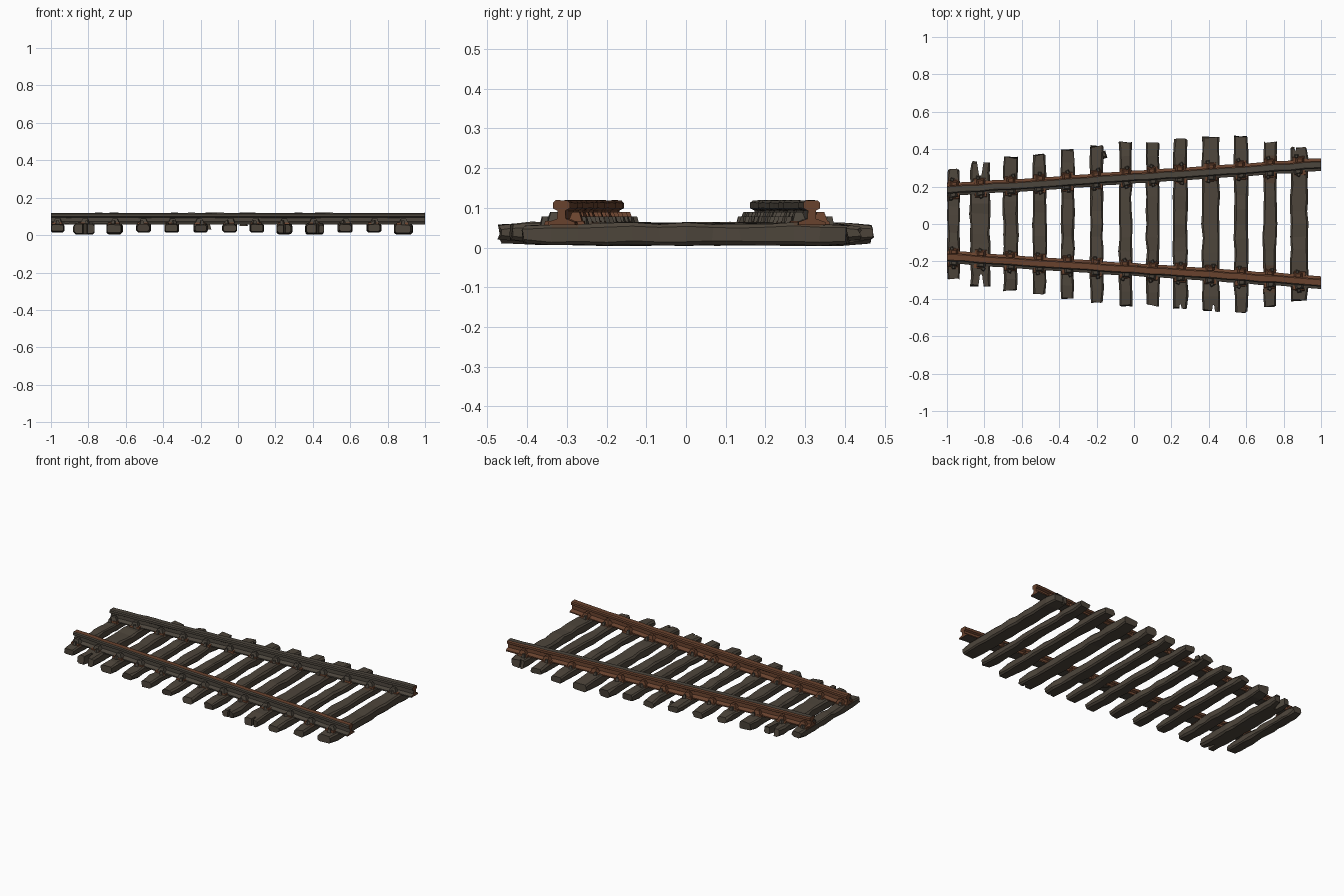
import bpy, bmesh, math, random
from mathutils import Vector, Matrix

random.seed(7)
cube = bpy.data.objects.get("Cube")
if cube:
    bpy.data.objects.remove(cube, do_unlink=True)


def material(name, rgb):
    m = bpy.data.materials.new(name)
    m.use_nodes = True
    m.diffuse_color = (*rgb, 1)
    m.node_tree.nodes["Principled BSDF"].inputs["Base Color"].default_value = (*rgb, 1)
    return m


WOOD = material("weathered_wood", (0.075, 0.06, 0.044))
STAIN = material("rust_stained_wood", (0.085, 0.052, 0.033))
STEEL = material("dull_steel", (0.072, 0.06, 0.046))
RUST = material("rust", (0.14, 0.055, 0.027))


def make(name, bm, mats):
    bmesh.ops.recalc_face_normals(bm, faces=bm.faces[:])
    me = bpy.data.meshes.new(name)
    bm.to_mesh(me)
    bm.free()
    for m in mats:
        me.materials.append(m)
    ob = bpy.data.objects.new(name, me)
    bpy.context.collection.objects.link(ob)
    return ob


def loft(bm, sections):
    """Skin a row of equal closed sections and cap both ends."""
    rings = [[bm.verts.new(p) for p in s] for s in sections]
    for a, b in zip(rings, rings[1:]):
        for i in range(len(a)):
            j = (i + 1) % len(a)
            bm.faces.new((a[i], a[j], b[j], b[i]))
    bm.faces.new(rings[0])
    bm.faces.new(rings[-1])


def rail_y(side, x):
    """Centre line of the rails, which spread towards +x."""
    return side * (0.247 + 0.068 * x) + (0.003 if side > 0 else -0.001 + 0.004)


def jit(a):
    return random.uniform(-a, a)


# Sleepers: centre x, half width, half length
SLEEPERS = [
    (-0.965, 0.034, 0.29), (-0.822, 0.054, 0.33), (-0.66, 0.039, 0.355),
    (-0.505, 0.037, 0.37), (-0.355, 0.036, 0.395), (-0.2, 0.036, 0.415),
    (-0.045, 0.035, 0.435), (0.1, 0.035, 0.435), (0.248, 0.039, 0.45),
    (0.41, 0.046, 0.464), (0.573, 0.038, 0.468), (0.727, 0.036, 0.438),
    (0.883, 0.047, 0.407)]

# Split ends: sleeper index -> (end, x offset, half width, depth)
SPLITS = {1: [(1, 0.0, 0.022, 0.07), (-1, 0.004, 0.018, 0.06)],
          8: [(-1, 0.0, 0.01, 0.02)], 9: [(-1, 0.015, 0.012, 0.03)],
          12: [(1, -0.02, 0.008, 0.015)]}


def sleeper(index, cx, hw, hl):
    bm = bmesh.new()
    sections = []
    n = 12
    low = 0.004 if hw > 0.038 else 0.013
    first = index == 0
    for k in range(n + 1):
        t = 2 * k / n - 1
        end = abs(t) > 0.99
        w = hw * (0.95 if end else 1) + jit(0.003)
        sway = 0 if first else jit(0.003)
        x0, x1 = cx - w + sway, cx + w + sway
        x0 = max(x0, -1)
        z0 = low + abs(jit(0.004)) + (0.005 if end else 0)
        z1 = 0.061 + jit(0.003) - (0.005 if end else 0)
        c = 0.009 + jit(0.003)
        ring = [(x0 + c, z0), (x1 - c, z0), (x1, z0 + c), (x1, z1 - c),
                (x1 - c, z1), (x0 + c, z1), (x0, z1 - c), (x0, z0 + c)]
        rough = 0.007 if end else 0.004
        sections.append([(x, t * hl + jit(rough), z + (0 if z < 0.03 else jit(0.002)))
                         for x, z in ring])
    loft(bm, sections)
    bmesh.ops.recalc_face_normals(bm, faces=bm.faces[:])
    # Rust washes onto the wood beside the rails
    for f in bm.faces:
        c = f.calc_center_median()
        near = min(abs(c.y - rail_y(s, c.x)) for s in (1, -1))
        f.material_index = int(near < 0.045 and f.normal.z > 0.3)
    ob = make(f"sleeper_{index + 1}", bm, [WOOD, STAIN])
    for end, off, half, depth in SPLITS.get(index, []):
        cut = bmesh.new()
        x, y = cx + off, end * hl
        tri = [(x - half, y + end * 0.03), (x + half, y + end * 0.03),
               (x + half * 0.3, y - end * depth), (x - half * 0.3, y - end * depth)]
        loft(cut, [[(*p, z) for p in tri] for z in (-0.1, 0.2)])
        cutter = make("split_cutter", cut, [WOOD])
        cutter.hide_render = True
        mod = ob.modifiers.new("split", "BOOLEAN")
        mod.operation, mod.object, mod.solver = "DIFFERENCE", cutter, "EXACT"
        bpy.context.view_layer.objects.active = ob
        bpy.ops.object.modifier_apply(modifier=mod.name)
        bpy.data.objects.remove(cutter, do_unlink=True)


for i, s in enumerate(SLEEPERS):
    sleeper(i, *s)

# Rails: half of the section as (offset, height), mirrored
HALF = [(0.034, 0.057), (0.034, 0.064), (0.011, 0.073), (0.010, 0.093),
        (0.021, 0.099), (0.021, 0.113), (0.015, 0.119)]
SECTION = HALF + [(-y, z) for y, z in reversed(HALF)]

for side, name in ((1, "left_rail_back"), (-1, "right_rail_front")):
    bm = bmesh.new()
    rows = []
    for k in range(25):
        x = -1 + k / 12
        wob = jit(0.0025)
        rows.append([(x, rail_y(side, x) + y + wob, z + jit(0.0008)) for y, z in SECTION])
    loft(bm, rows)
    bmesh.ops.recalc_face_normals(bm, faces=bm.faces[:])
    for f in bm.faces:
        n, c = f.normal, f.calc_center_median()
        top = n.z > 0.9 and c.z > 0.1
        rusty = n.y > 0.25 or abs(n.x) > 0.9 or (top and side < 0)
        f.material_index = int(rusty)
    make(name, bm, [STEEL, RUST])


def block(bm, center, size, taper, angle, mat):
    """Tapered block, narrower at the top."""
    geo = bmesh.ops.create_cube(bm, size=1)["verts"]
    turn = Matrix.Rotation(angle, 3, "Z")
    for v in geo:
        k = taper if v.co.z > 0 else 1
        p = Vector((v.co.x * size[0] * k, v.co.y * size[1] * k, v.co.z * size[2]))
        v.co = turn @ p + Vector(center)
    for f in {f for v in geo for f in v.link_faces}:
        f.material_index = mat


# Rail fastenings: base plate, clips on both sides and a spike
for side, name in ((1, "left_fastenings"), (-1, "right_fastenings")):
    bm = bmesh.new()
    for cx, hw, hl in SLEEPERS:
        y = rail_y(side, cx)
        w = min(hw * 1.7, 0.066)
        a = side * math.atan(0.068)
        block(bm, (cx, y, 0.061), (w, 0.105, 0.013), 0.92, a, 1)
        for d in (1, -1):
            block(bm, (cx + jit(0.006), y + d * 0.028, 0.077),
                  (0.048, 0.036, 0.026), 0.5, a + jit(0.2), int(d > 0))
        for d, reach in ((side, 0.052), (-side, 0.047)):
            block(bm, (cx + jit(0.016), y + d * reach, 0.068),
                  (0.022, 0.022, 0.022), 0.55, jit(0.6), 0)
    make(name, bm, [STEEL, RUST])

# Loose splinter on one sleeper and its mirror on the other rail
bm = bmesh.new()
block(bm, (-0.16, 0.37, 0.045), (0.025, 0.04, 0.03), 0.5, 0.3, 0)
block(bm, (0.03, -0.225, 0.06), (0.045, 0.015, 0.02), 0.4, -0.5, 0)
make("splinters", bm, [WOOD])
